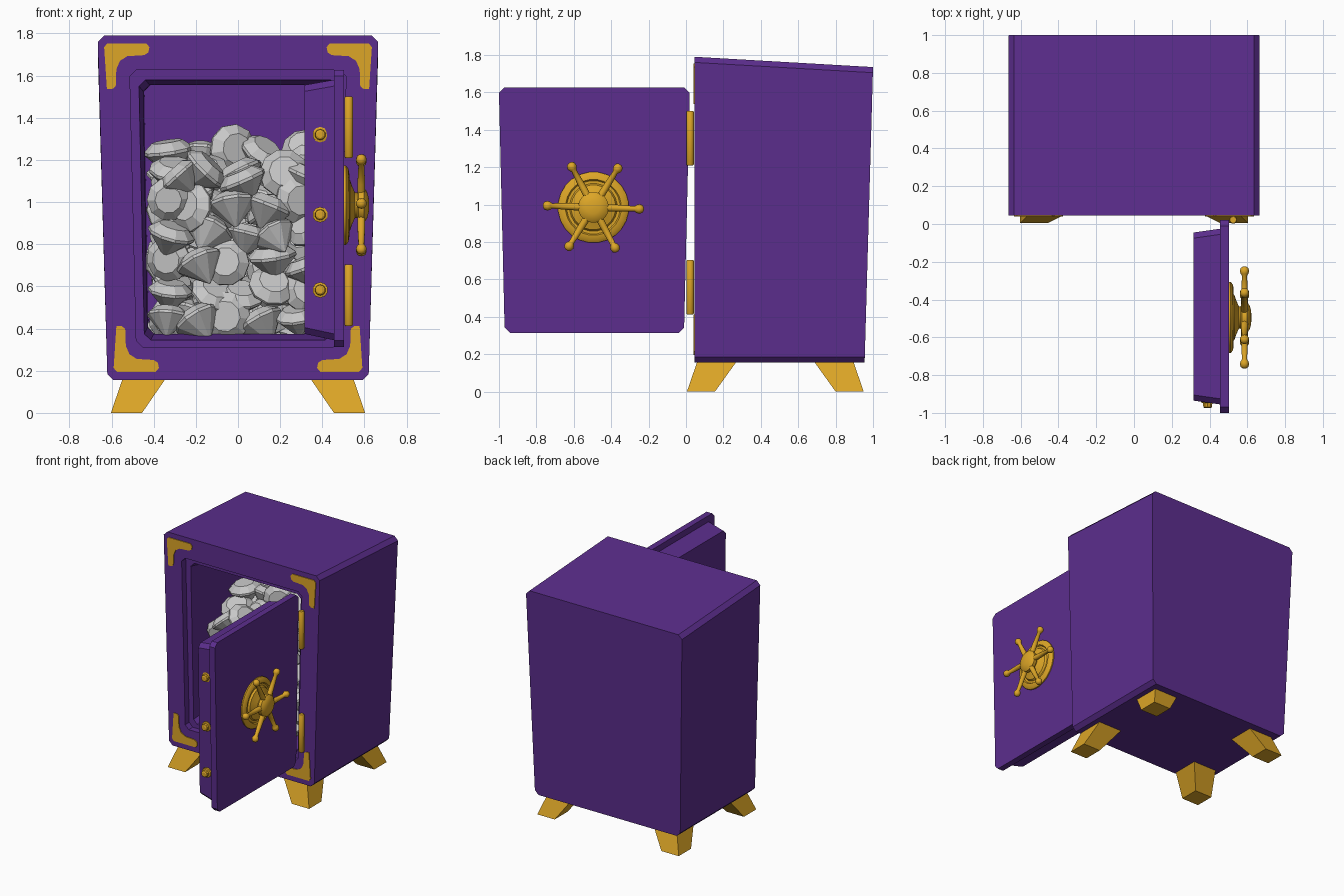
import bpy, bmesh, math, random
from mathutils import Vector, Matrix, Euler

if "Cube" in bpy.data.objects:
    bpy.data.objects.remove(bpy.data.objects["Cube"])

random.seed(7)


def material(name, rgb):
    m = bpy.data.materials.new(name)
    m.diffuse_color = (*rgb, 1)
    m.use_nodes = True
    m.node_tree.nodes["Principled BSDF"].inputs["Base Color"].default_value = m.diffuse_color
    return m


PURPLE = material("purple paint", (0.107, 0.027, 0.27))
GOLD = material("gold", (0.72, 0.38, 0.02))
GREY = material("gem grey", (0.57, 0.57, 0.57))


def add_skin(bm, loops):
    """Bridge equal-sized point loops and cap both ends."""
    rings = [[bm.verts.new(p) for p in loop] for loop in loops]
    n = len(rings[0])
    for a, b in zip(rings, rings[1:]):
        for i in range(n):
            j = (i + 1) % n
            bm.faces.new((a[i], a[j], b[j], b[i]))
    bm.faces.new(rings[0][::-1])
    bm.faces.new(rings[-1])


def finish(name, bm, mat, smooth=None):
    bmesh.ops.recalc_face_normals(bm, faces=bm.faces)
    me = bpy.data.meshes.new(name)
    bm.to_mesh(me)
    bm.free()
    me.materials.append(mat)
    if smooth:
        me.shade_smooth()
        me.set_sharp_from_angle(angle=math.radians(smooth))
    ob = bpy.data.objects.new(name, me)
    bpy.context.collection.objects.link(ob)
    return ob


def skin(name, loops, mat, smooth=None):
    bm = bmesh.new()
    add_skin(bm, loops)
    return finish(name, bm, mat, smooth)


def lathe(name, profile, origin, axis, n, mat, smooth=None):
    """Revolve (radius, height) pairs around an axis."""
    q = Vector(axis).to_track_quat('Z', 'Y')
    loops = []
    for r, h in profile:
        loops.append([Vector(origin) + q @ Vector((r * math.cos(t), r * math.sin(t), h))
                      for t in (2 * math.pi * (i + 0.5) / n for i in range(n))])
    return skin(name, loops, mat, smooth)


def octo(wb, wt, z0, z1, c=0.03):
    """Tapered rectangle with cut corners as (u, z) pairs."""
    return [(-wb + c, z0), (wb - c, z0), (wb, z0 + c), (wt, z1 - c),
            (wt - c, z1), (c - wt, z1), (-wt, z1 - c), (-wb, z0 + c)]


# Door opening outlines, shared by the body and the door
FLANGE = octo(0.48, 0.51, 0.313, 1.627)
PLUG_OUT = octo(0.44, 0.465, 0.345, 1.58)
PLUG_IN = octo(0.425, 0.445, 0.375, 1.555)


# Safe body: outer shell, stepped opening and cavity in one skin
def at(loop, y, s=1):
    return [(u * s, y, z) for u, z in loop]


OUTER = octo(0.62, 0.665, 0.155, 1.79)
back = [(u, 0.955 + 0.045 * (z - 0.155) / 1.58, z) for u, z in octo(0.62, 0.665, 0.155, 1.735)]
skin("safe_body", [back, at(OUTER, 0.045), at(FLANGE, 0.045, 1.005), at(FLANGE, 0.095, 1.005),
                   at(PLUG_OUT, 0.095, 1.01), at(PLUG_IN, 0.235, 1.01), at(PLUG_IN, 0.9)], PURPLE)


# Door swung open by a quarter turn
def door(loop, x):
    return [(x, u - 0.49, z) for u, z in loop]


skin("door", [door(FLANGE, 0.503), door(FLANGE, 0.455),
              door(PLUG_OUT, 0.455), door(PLUG_IN, 0.315)], PURPLE)

# Gold corner plates
PLATE = [(-0.635, 1.735), (-0.62, 1.753), (-0.435, 1.753), (-0.42, 1.735), (-0.425, 1.71),
         (-0.445, 1.697), (-0.525, 1.692), (-0.56, 1.67), (-0.577, 1.63), (-0.58, 1.55),
         (-0.595, 1.537), (-0.622, 1.537)]
for side, sx in (("left", 1), ("right", -1)):
    for level in ("top", "bottom"):
        pts = PLATE if level == "top" else [(x + 0.045, 1.948 - z) for x, z in PLATE]
        skin(f"corner_plate_{level}_{side}",
             [[(sx * x, y, z) for x, z in pts] for y in (0.046, 0.039)], GOLD)


# Splayed feet
def rect(x0, x1, y0, y1, z):
    return [(x0, y0, z), (x1, y0, z), (x1, y1, z), (x0, y1, z)]


for side, sx in (("left", -1), ("right", 1)):
    for end, f in (("front", lambda y: y), ("back", lambda y: 0.955 - y)):
        skin(f"foot_{end}_{side}",
             [rect(sx * 0.455, sx * 0.603, f(0.005), f(0.155), 0),
              rect(sx * 0.345, sx * 0.548, f(0.06), f(0.27), 0.16)], GOLD)

# Hinges
for name, z0 in (("lower", 0.413), ("upper", 1.21)):
    lathe(f"hinge_{name}", [(0.017, 0), (0.021, 0.006), (0.021, 0.284), (0.017, 0.29)],
          (0.525, 0.022, z0), (0, 0, 1), 12, GOLD, 50)

# Locking bolts on the free edge of the door
for i, z in enumerate((0.583, 0.94, 1.32)):
    lathe(f"bolt_{i + 1}", [(0.037, 0), (0.037, 0.03), (0.026, 0.033), (0.024, 0.055), (0.016, 0.06)],
          (0.39, -0.915, z), (0, -1, 0), 10, GOLD)

# Wheel handle: stepped base with hub, and six spokes
CENTRE = Vector((0.5, -0.495, 0.985))
lathe("wheel_base", [(0.19, 0), (0.19, 0.012), (0.175, 0.024), (0.15, 0.028), (0.143, 0.018),
                     (0.128, 0.018), (0.12, 0.032), (0.09, 0.042), (0.06, 0.055), (0.06, 0.065),
                     (0.08, 0.072), (0.082, 0.098), (0.065, 0.112), (0.035, 0.12), (0.005, 0.122)],
      CENTRE, (1, 0, 0), 24, GOLD, 35)
for i in range(6):
    a = math.radians(60 * i - 2)
    lathe(f"wheel_spoke_{i + 1}", [(0.02, 0.04), (0.019, 0.12), (0.014, 0.222), (0.021, 0.23),
                                   (0.026, 0.245), (0.021, 0.262), (0.008, 0.27)],
          CENTRE + Vector((0.085, 0, 0)), (0, math.cos(a), math.sin(a)), 10, GOLD, 50)

# Pile of cut gems, sloping up towards the back
bm = bmesh.new()
GEM = [(0.068, 0.042), (0.11, 0.006), (0.11, -0.008), (0.004, -0.115)]
for y, top in ((0.27, 1.16), (0.43, 1.23), (0.58, 1.30), (0.75, 1.24)):
    row = 0
    z = 0.45
    while z < top:
        for col in range(5):
            x = -0.33 + 0.165 * col + (0.03 if row % 2 else -0.03)
            j = [random.uniform(-0.035, 0.035) for _ in range(3)]
            pos = Vector((max(-0.33, min(0.33, x + j[0])), y + j[1], z + j[2]))
            rot = Euler((random.uniform(-0.4, 1.7), random.uniform(-0.7, 0.7), random.uniform(-0.6, 0.6)))
            m = Matrix.Translation(pos) @ rot.to_matrix().to_4x4()
            s = random.uniform(0.92, 1.08)
            add_skin(bm, [[m @ Vector((s * r * math.cos(t), s * r * math.sin(t), s * h))
                           for t in (math.pi * k / 5 for k in range(10))] for r, h in GEM])
        z += 0.135
        row += 1
finish("gem_pile", bm, GREY)
